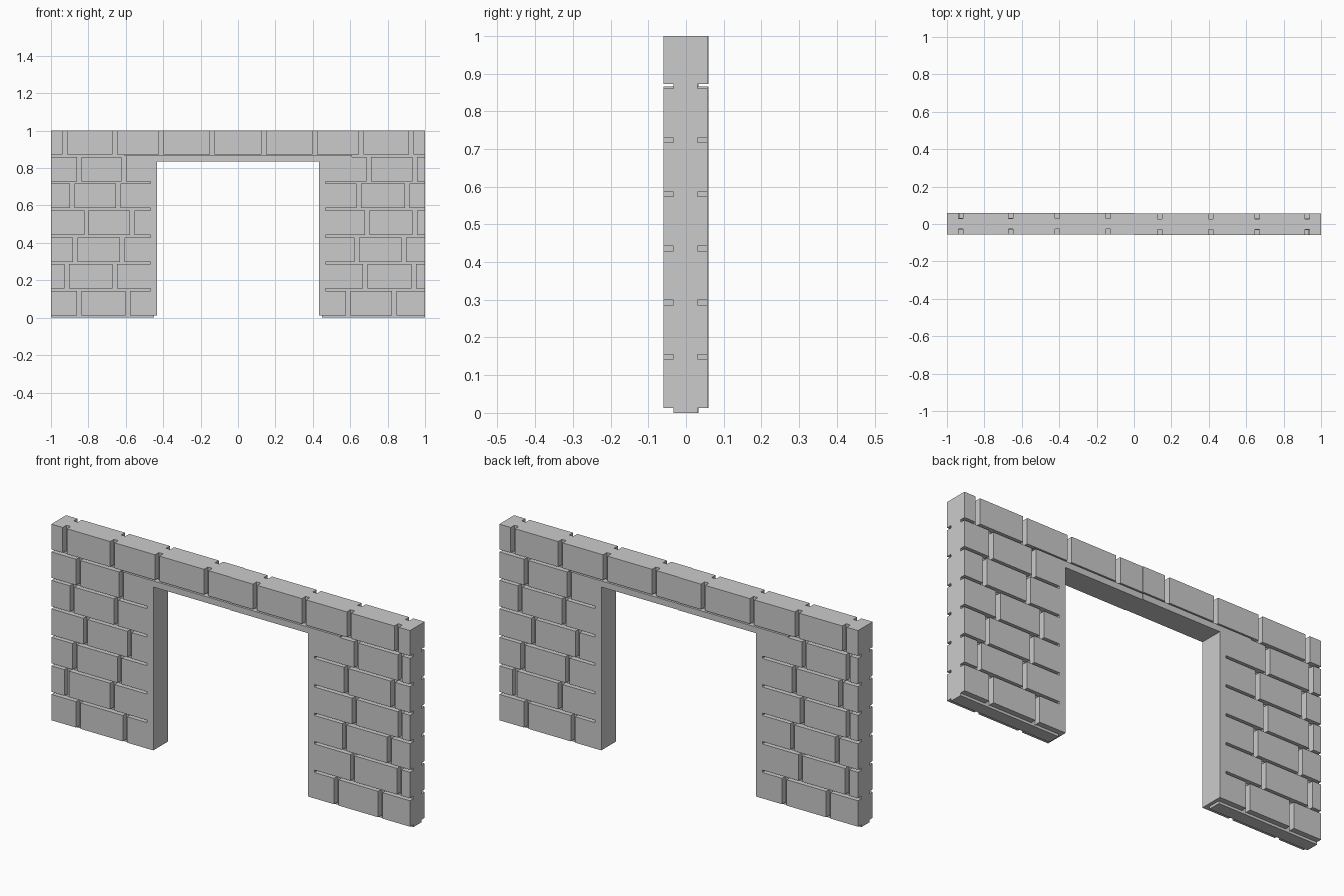
import bpy, bmesh, math

if "Cube" in bpy.data.objects:
    bpy.data.objects.remove(bpy.data.objects["Cube"])

FRONT, BACK = -0.057, 0.06      # half wall faces (the two halves are slightly offset)
PITCH, GAP = 0.1435, 0.0125     # course height, horizontal joint height
H_DEPTH, V_DEPTH, V_W = 0.027, 0.03, 0.024
OPEN = -0.432                   # doorway edge

# vertical joint positions per course, bottom to top
TOP = (-0.925, -0.66, -0.41, -0.137)
FRONT_JOINTS = [(-0.85, -0.59), (-0.915, -0.66), (-0.87, -0.62), (-0.81, -0.565),
                (-0.885, -0.64), (-0.85, -0.61), TOP]
BACK_JOINTS = [(-0.835, -0.59), (-0.94, -0.68), (-0.885, -0.635), (-0.945, -0.69),
               (-0.905, -0.645), (-0.945, -0.70), TOP]


def add_box(bm, x0, x1, y0, y1, z0, z1):
    vs = bmesh.ops.create_cube(bm, size=1)["verts"]
    for v in vs:
        v.co = ((x0 + x1) / 2 + v.co.x * (x1 - x0),
                (y0 + y1) / 2 + v.co.y * (y1 - y0),
                (z0 + z1) / 2 + v.co.z * (z1 - z0))


def make_object(name, bm):
    bmesh.ops.recalc_face_normals(bm, faces=bm.faces)
    me = bpy.data.meshes.new(name)
    bm.to_mesh(me)
    bm.free()
    ob = bpy.data.objects.new(name, me)
    bpy.context.collection.objects.link(ob)
    return ob


def cut(target, boxes):
    bm = bmesh.new()
    for b in boxes:
        add_box(bm, *b)
    cutter = make_object("joint_cutter", bm)
    cutter.hide_render = True
    mod = target.modifiers.new("joints", 'BOOLEAN')
    mod.operation, mod.solver, mod.object = 'DIFFERENCE', 'EXACT', cutter
    bpy.context.view_layer.objects.active = target
    bpy.ops.object.modifier_apply(modifier=mod.name)
    bpy.data.objects.remove(cutter)


def sides(depth):
    return [(FRONT - 0.05, FRONT + depth), (BACK - depth, BACK + 0.05)]


# Half wall: pillar plus half of the lintel, extruded from its outline
bm = bmesh.new()
outline = [(-1, 0), (OPEN, 0), (OPEN, 0.835), (0, 0.835), (0, 1), (-1, 1)]
face = bm.faces.new([bm.verts.new((x, FRONT, z)) for x, z in outline])
ext = bmesh.ops.extrude_face_region(bm, geom=[face])["geom"]
bmesh.ops.translate(bm, vec=(0, BACK - FRONT, 0),
                    verts=[g for g in ext if isinstance(g, bmesh.types.BMVert)])
half = make_object("wall_left_half", bm)

# Horizontal joints, bottom recess and thin joint over the lintel
bars = []
for y0, y1 in sides(H_DEPTH):
    bars.append((-1.1, -0.449, y0, y1, -0.05, 0.0125))
    for i in range(1, 6):
        z = i * PITCH - 0.0005
        bars.append((-1.1, -0.467, y0, y1, z, z + GAP))
    bars.append((-1.1, 0.1, y0, y1, 0.866, 0.8725))
cut(half, bars)

# Wider top joint over the pillar, and raised foot of the doorway edge
cut(half, [(-1.1, -0.61, y0, y1, 0.86, 0.8725) for y0, y1 in sides(H_DEPTH)]
    + [(-0.449, -0.3, -0.2, 0.2, -0.05, 0.0125)])

# Vertical joints
posts = []
for (y0, y1), rows in zip(sides(V_DEPTH), (FRONT_JOINTS, BACK_JOINTS)):
    for i, xs in enumerate(rows):
        z0 = i * PITCH + 0.008
        z1 = (i + 1) * PITCH + 0.004
        for x in xs:
            posts.append((x - V_W / 2, x + V_W / 2, y0, y1, z0, z1))
cut(half, posts)

# Other half is the same piece turned around
other = half.copy()
other.name = "wall_right_half"
other.rotation_euler.z = math.pi
bpy.context.collection.objects.link(other)
